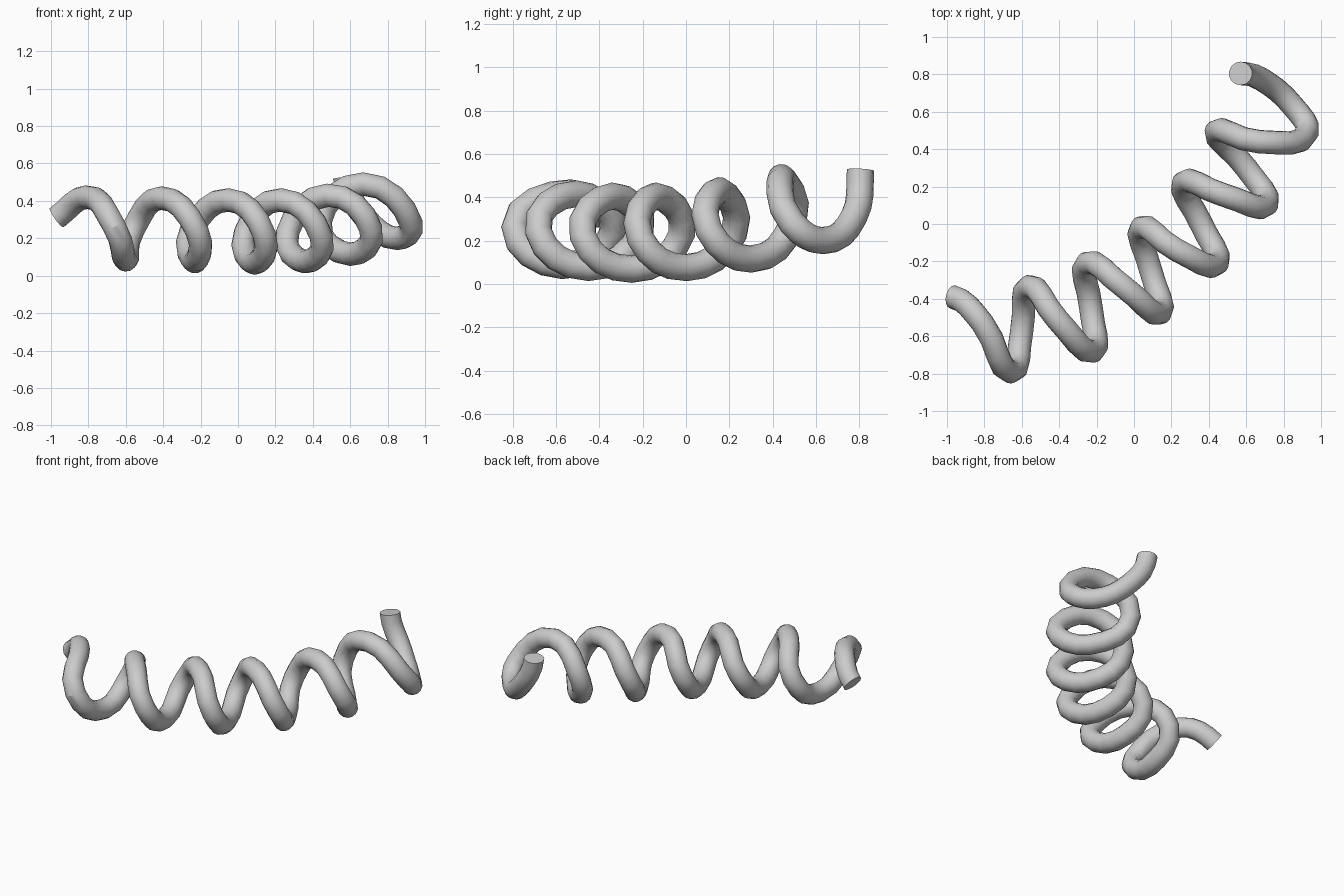
import bpy
from mathutils import Vector

if "Cube" in bpy.data.objects:
    bpy.data.objects.remove(bpy.data.objects["Cube"])

# Centreline: inner side, top, outer side, bottom of each coil turn
path = [
    (-.97, -.39, .31), (-.81, -.53, .42), (-.66, -.79, .26), (-.60, -.57, .085),
    (-.56, -.335, .25), (-.41, -.51, .415), (-.22, -.68, .24), (-.23, -.45, .075),
    (-.25, -.21, .24), (-.05, -.34, .405), (.14, -.475, .22), (.09, -.25, .068),
    (.04, -.02, .23), (.23, -.14, .405), (.445, -.21, .21), (.36, 0, .075),
    (.265, .22, .23), (.48, .155, .43), (.71, .105, .25), (.60, .30, .115),
    (.44, .495, .29), (.67, .44, .49), (.925, .49, .28), (.85, .63, .20),
    (.68, .775, .31), (.57, .805, .525),
]

# Round tube swept along the coil
curve = bpy.data.curves.new("coil", 'CURVE')
curve.dimensions = '3D'
curve.resolution_u = 4
curve.bevel_depth = .063
curve.bevel_resolution = 5
curve.use_fill_caps = True
spline = curve.splines.new('BEZIER')
spline.bezier_points.add(len(path) - 1)
for p, co in zip(spline.bezier_points, path):
    p.co = co
    p.handle_left_type = p.handle_right_type = 'AUTO'

# Direction of the two cut ends
first, last = spline.bezier_points[0], spline.bezier_points[-1]
for p, d in ((first, Vector((.07, -.015, .05))), (last, Vector((-.01, .005, .09)))):
    p.handle_left_type = p.handle_right_type = 'FREE'
    p.handle_left = p.co - d
    p.handle_right = p.co + d

coil = bpy.data.objects.new("coil", curve)
bpy.context.collection.objects.link(coil)
bpy.context.view_layer.objects.active = coil
coil.select_set(True)
bpy.ops.object.convert(target='MESH')
bpy.ops.object.shade_smooth_by_angle()
